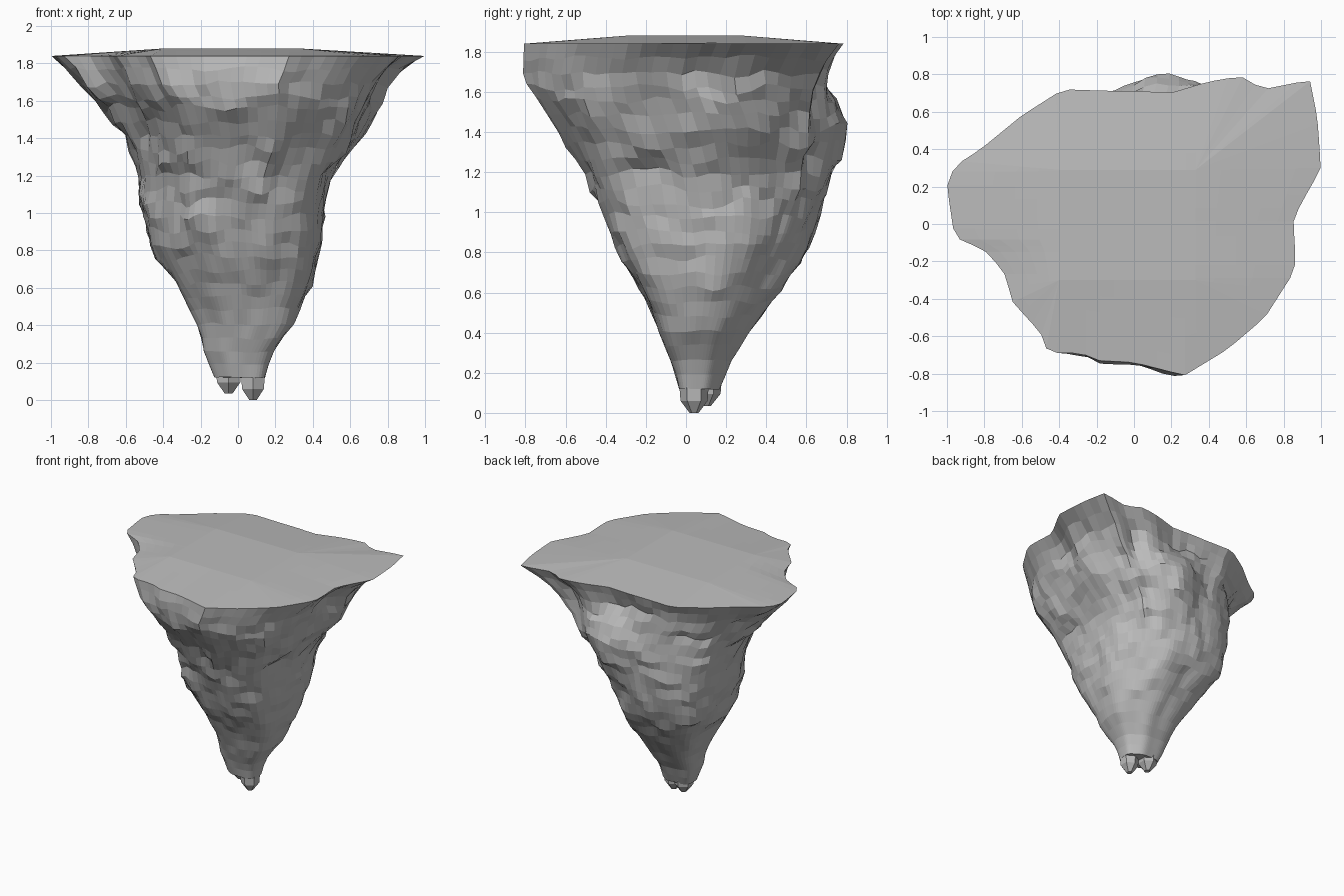
import bpy, bmesh, math
from mathutils import Vector, noise

cube = bpy.data.objects.get("Cube")
if cube:
    bpy.data.objects.remove(cube)

stone = bpy.data.materials.new("grey stone")
stone.use_nodes = True
GREY = (0.5, 0.5, 0.5, 1)
stone.diffuse_color = GREY
stone.node_tree.nodes["Principled BSDF"].inputs["Base Color"].default_value = GREY

SIDES = 76
RIM_Z = 1.84
FOOT_Z = .12

# Ragged plan outline of the rim, counter-clockwise
RIM = [(1, .3), (.98, .57), (.94, .77), (.69, .72), (.57, .79), (.4, .76), (.2, .71),
       (-.1, .71), (-.38, .72), (-.6, .58), (-.82, .4), (-.96, .31), (-1, .2), (-.96, -.07),
       (-.8, -.14), (-.7, -.25), (-.65, -.42), (-.5, -.58), (-.46, -.69), (-.28, -.69),
       (-.2, -.73), (0, -.74), (.27, -.81), (.5, -.67), (.7, -.5), (.86, -.25), (.87, 0)]

# Silhouette by height: z, x min, x max, y min, y max
PROFILE = [(.1, -.12, .14, -.03, .16), (.25, -.18, .18, -.07, .22), (.4, -.22, .29, -.13, .31),
           (.6, -.32, .38, -.22, .46), (.82, -.47, .44, -.34, .61), (1, -.51, .46, -.42, .67),
           (1.2, -.53, .52, -.51, .7), (1.4, -.59, .65, -.64, .72), (1.57, -.72, .75, -.77, .71),
           (1.7, -.86, .83, -.81, .72), (RIM_Z, -1, 1, -.81, .79)]

# Bulges and hollows: centre, reach, outward push
LUMPS = [((.18, .7, 1.42), .24, .12), ((.2, .68, 1.7), .14, -.04),
         ((-.4, .58, 1.28), .2, .05), ((.6, .3, 1.54), .18, .04),
         ((.85, .1, 1.71), .16, -.06), ((-.62, -.34, 1.64), .13, -.04)]


def resample(points, count):
    """Evenly spaced points along a closed outline."""
    pts = [Vector(p) for p in points]
    edges = list(zip(pts, pts[1:] + pts[:1]))
    total = sum((b - a).length for a, b in edges)
    result, walked, i = [], 0, 0
    for k in range(count):
        target = total * k / count
        while walked + (edges[i][1] - edges[i][0]).length < target:
            walked += (edges[i][1] - edges[i][0]).length
            i += 1
        a, b = edges[i]
        result.append(a.lerp(b, (target - walked) / (b - a).length))
    return result


def extents(z):
    for lo, hi in zip(PROFILE, PROFILE[1:]):
        if z <= hi[0]:
            t = (z - lo[0]) / (hi[0] - lo[0])
            return [a + (b - a) * t for a, b in zip(lo[1:], hi[1:])]
    return PROFILE[-1][1:]


def ring(z, rim):
    """Section that changes from a skewed rounded box into the ragged rim."""
    x0, x1, y0, y1 = extents(z)
    blend = max(0, min(1, (z - .7) / (RIM_Z - .7))) ** 1.4
    points = []
    for p in rim:
        u = Vector((p.x, (p.y + .01) / .8))
        d = u.normalized()
        # Two opposite corners are full, the other two are cut back
        power = 2.7 * math.exp(-.84 * d.x * d.y)
        box = d / (abs(d.x) ** power + abs(d.y) ** power) ** (1 / power)
        s = box.lerp(u, blend)
        co = Vector(((x0 + x1 + s.x * (x1 - x0)) / 2, (y0 + y1 + s.y * (y1 - y0)) / 2, z))
        if z < RIM_Z:
            out = Vector((d.x, d.y, 0))
            push = sum(amount * math.exp(-((co - Vector(centre)).length / reach) ** 2)
                       for centre, reach, amount in LUMPS)
            rough = min(1, z) * min(1, (RIM_Z - z) * 8)
            wobble = noise.noise(co * 4) * .025 + noise.noise(co * 10) * .025
            co += out * (push + wobble * rough)
            co.z += noise.noise(co * 7 + Vector((9, 4, 2))) * .05 * rough
        points.append(co)
    return points


def finish(bm, name):
    bmesh.ops.recalc_face_normals(bm, faces=bm.faces)
    mesh = bpy.data.meshes.new(name)
    bm.to_mesh(mesh)
    bm.free()
    mesh.materials.append(stone)
    obj = bpy.data.objects.new(name, mesh)
    bpy.context.collection.objects.link(obj)


def loft(bm, rings):
    """Skin a stack of rings and cap both ends."""
    rows = [[bm.verts.new(c) for c in r] for r in rings]
    for a, b in zip(rows, rows[1:]):
        n = len(a)
        for i in range(n):
            j = (i + 1) % n
            bm.faces.new((a[i], a[j], b[j], b[i]))
    bm.faces.new(rows[0])
    bm.faces.new(rows[-1])


# Hanging rock body with a gently domed top
rim = resample(RIM, SIDES)
rings = [ring(FOOT_Z + (RIM_Z - FOOT_Z) * k / 24, rim) for k in range(25)]
plateau = [Vector((max(-.4, min(.33, p.x)), max(-.3, min(.29, p.y)), 0)) for p in rim]
for k in range(1, 6):
    t = k / 5
    rings.append([Vector((p.x, p.y, 0)).lerp(q, t) + Vector((0, 0, RIM_Z + .04 * t))
                  for p, q in zip(rim, plateau)])
bm = bmesh.new()
loft(bm, rings)
bmesh.ops.remove_doubles(bm, verts=bm.verts, dist=.0005)
finish(bm, "rock_body")


# Two blunt prongs at the foot
def prong(name, x, y, radius, tip):
    bm = bmesh.new()
    levels = [(.26, 1.1), (.06 + tip, .9), (tip, .3)]
    loft(bm, [[Vector((x + radius * s * math.cos(a), y + radius * s * math.sin(a), z))
               for a in (math.tau * (i + .5) / 6 for i in range(6))] for z, s in levels])
    finish(bm, name)


prong("front_prong", .08, .04, .075, 0)
prong("back_prong", -.05, .1, .08, .035)
